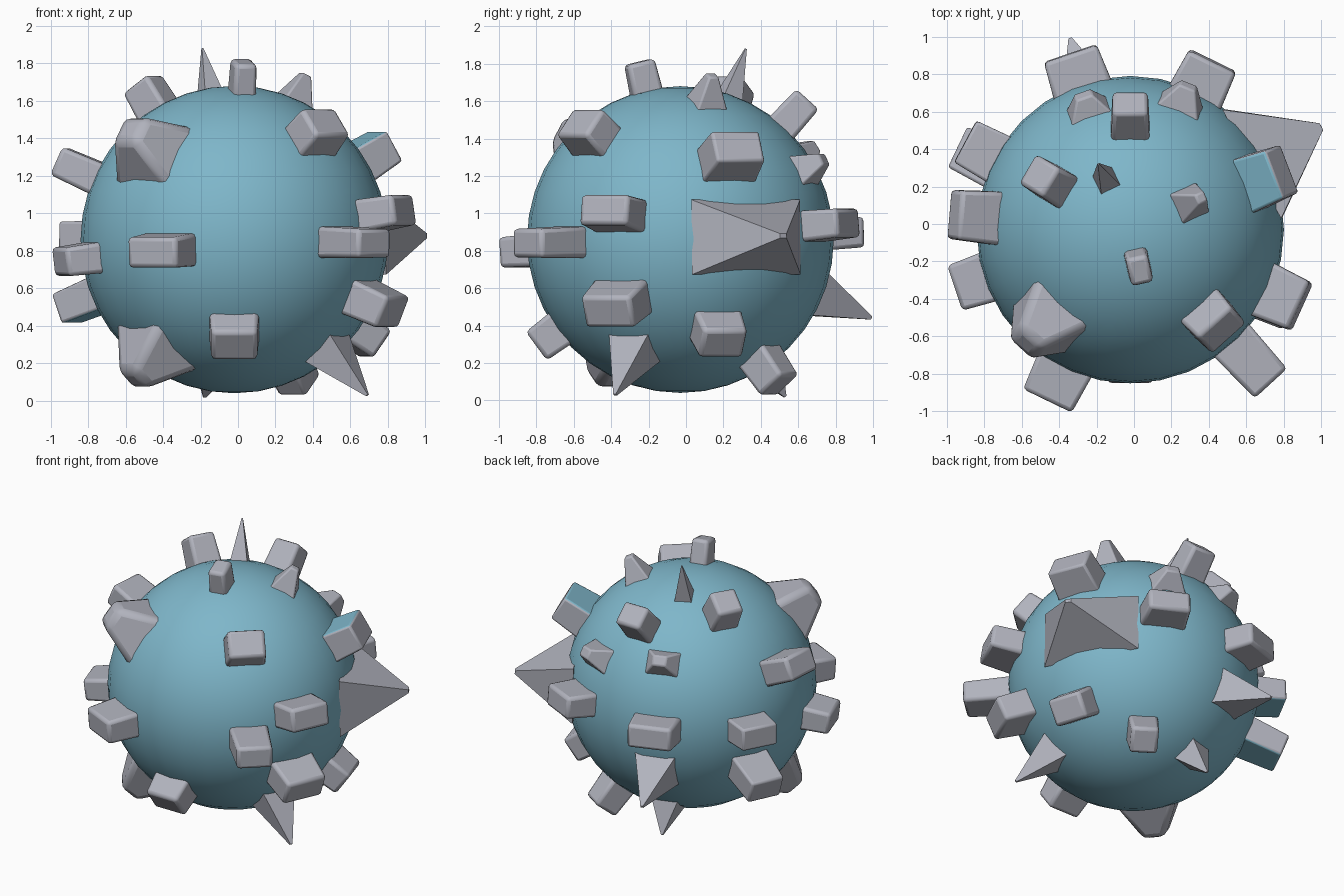
import bpy
import bmesh
import math
from mathutils import Vector

if "Cube" in bpy.data.objects:
    bpy.data.objects.remove(bpy.data.objects["Cube"], do_unlink=True)

CENTRE = Vector((-0.02, -0.03, 0.86))
RADIUS = 0.82


def make_material(name, rgb):
    mat = bpy.data.materials.new(name)
    mat.use_nodes = True
    colour = (*rgb, 1.0)
    mat.diffuse_color = colour
    mat.node_tree.nodes["Principled BSDF"].inputs["Base Color"].default_value = colour
    return mat


TEAL = make_material("teal_body", (0.21, 0.47, 0.59))
GREY = make_material("grey_stud", (0.44, 0.45, 0.51))


def finish(obj, angle):
    bpy.ops.object.select_all(action="DESELECT")
    obj.select_set(True)
    bpy.context.view_layer.objects.active = obj
    bpy.ops.object.shade_smooth_by_angle(angle=math.radians(angle))


def stud(name, tip, width, height, taper, bevel=0.0, teal_side=0):
    """Four-sided tapered stud growing outward; teal_side +1/-1 paints its upper/lower side."""
    tip = Vector(tip)
    axis = (tip - CENTRE).normalized()
    side = Vector((0, 0, 1)).cross(axis).normalized()
    up = axis.cross(side)
    root = CENTRE + axis * 0.74
    bm = bmesh.new()
    rings = []
    for middle, scale in ((root, 1.0), (tip, taper)):
        rings.append([
            bm.verts.new(middle + side * (a * width * scale / 2) + up * (b * height * scale / 2))
            for a, b in ((-1, -1), (1, -1), (1, 1), (-1, 1))
        ])
    low, high = rings
    bm.faces.new(low[::-1])
    bm.faces.new(high)
    for i in range(4):
        j = (i + 1) % 4
        bm.faces.new((low[i], low[j], high[j], high[i]))
    bm.normal_update()
    for face in bm.faces:
        if teal_side and face.normal.dot(up) * teal_side > 0.7:
            face.material_index = 1
    mesh = bpy.data.meshes.new(name)
    bm.to_mesh(mesh)
    bm.free()
    mesh.materials.append(GREY)
    mesh.materials.append(TEAL)
    obj = bpy.data.objects.new(name, mesh)
    bpy.context.collection.objects.link(obj)
    finish(obj, 50)
    if bevel:
        mod = obj.modifiers.new("soft_edges", "BEVEL")
        mod.width = bevel
        mod.segments = 2
    return obj


# Round body
bpy.ops.mesh.primitive_uv_sphere_add(segments=32, ring_count=20, radius=RADIUS, location=CENTRE)
body = bpy.context.object
body.name = "round_body"
body.data.materials.append(TEAL)
finish(body, 60)

# Square studs on the upper half
upper_blocks = {
    "top_block": ((0.03, -0.25, 1.81), 0.13, 0.17),
    "top_right_block": ((-0.51, 0.26, 1.69), 0.20, 0.20),
    "top_back_block": ((-0.02, 0.65, 1.61), 0.21, 0.18),
    "upper_front_left_block": ((0.47, -0.57, 1.49), 0.27, 0.21),
    "upper_right_block": ((-0.96, 0.05, 1.28), 0.29, 0.18),
}
# Square studs around the middle
middle_blocks = {
    "middle_left_block": ((0.89, -0.44, 1.02), 0.31, 0.18),
    "middle_front_left_block": ((0.73, -0.85, 0.84), 0.26, 0.17),
    "middle_front_right_block": ((-0.46, -0.94, 0.79), 0.32, 0.18),
    "middle_right_block": ((-0.95, -0.34, 0.74), 0.28, 0.17),
    "middle_back_right_block": ((-0.34, 0.91, 0.90), 0.33, 0.18),
    "middle_back_left_block": ((0.42, 0.87, 0.95), 0.31, 0.17),
}
# Square studs on the lower half
lower_blocks = {
    "lower_front_block": ((-0.02, -0.80, 0.29), 0.27, 0.21),
    "lower_left_block": ((0.83, -0.42, 0.47), 0.32, 0.20),
    "lower_back_left_block": ((0.74, 0.20, 0.30), 0.27, 0.20),
    "bottom_back_block": ((0.33, 0.50, 0.08), 0.20, 0.20),
}
for group in (upper_blocks, middle_blocks, lower_blocks):
    for name, (tip, width, height) in group.items():
        stud(name, tip, width, height, taper=0.9, bevel=0.022)

# Square studs with one side left in the body colour
stud("upper_left_block", (0.79, 0.28, 1.36), 0.31, 0.21, 0.88, 0.015, teal_side=1)
stud("back_right_block", (-0.90, 0.44, 0.88), 0.28, 0.17, 0.9, 0.015, teal_side=-1)
stud("lower_right_block", (-0.92, 0.40, 0.49), 0.27, 0.19, 0.88, 0.015, teal_side=-1)

# Blunt rounded cones
stud("upper_front_cone", (-0.58, -0.64, 1.45), 0.41, 0.40, 0.4, bevel=0.04)
stud("lower_front_cone", (-0.56, -0.45, 0.11), 0.42, 0.40, 0.35, bevel=0.04)
stud("top_left_cone", (0.36, 0.14, 1.74), 0.22, 0.22, 0.25, bevel=0.01)
stud("upper_back_left_cone", (0.29, 0.74, 1.29), 0.30, 0.22, 0.3, bevel=0.01)
stud("upper_back_right_cone", (-0.27, 0.69, 1.36), 0.30, 0.22, 0.3, bevel=0.01)

# Pointed spikes
spikes = {
    "big_left_spike": ((1.0, 0.52, 0.88), 0.66, 0.40),
    "top_spike": ((-0.19, 0.32, 1.88), 0.14, 0.14),
    "lower_left_spike": ((0.69, -0.38, 0.03), 0.27, 0.24),
    "lower_back_spike": ((-0.34, 0.99, 0.44), 0.31, 0.28),
    "bottom_spike": ((-0.18, 0.53, 0.02), 0.23, 0.23),
}
for name, (tip, width, height) in spikes.items():
    stud(name, tip, width, height, taper=0.06)
